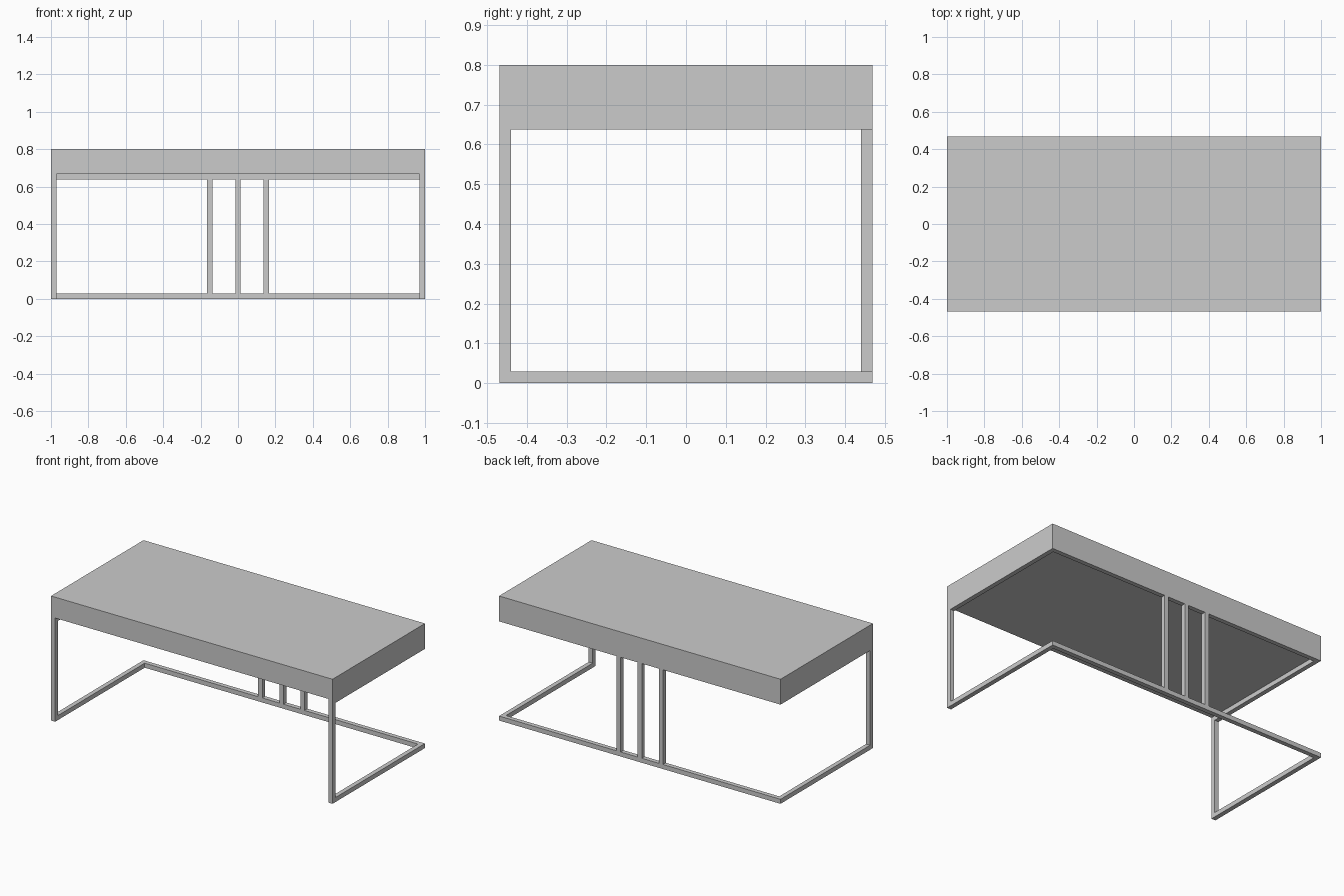
import bpy, bmesh

if "Cube" in bpy.data.objects:
    bpy.data.objects.remove(bpy.data.objects["Cube"])

W = 0.029            # bar thickness
X, Y = 1.0, 0.469    # half length, half depth
Z_FRAME, Z_TOP = 0.666, 0.8


def box(name, x0, x1, y0, y1, z0, z1):
    bm = bmesh.new()
    bmesh.ops.create_cube(bm, size=1)
    for v in bm.verts:
        v.co = (x1 if v.co.x > 0 else x0,
                y1 if v.co.y > 0 else y0,
                z1 if v.co.z > 0 else z0)
    return finish(name, bm)


def finish(name, bm):
    bmesh.ops.recalc_face_normals(bm, faces=bm.faces)
    mesh = bpy.data.meshes.new(name)
    bm.to_mesh(mesh)
    bm.free()
    ob = bpy.data.objects.new(name, mesh)
    bpy.context.collection.objects.link(ob)
    return ob


# Thick table top
box("table_top", -X, X, -Y, Y, Z_FRAME, Z_TOP)

# Side frames: C profile of top rail, front leg and floor rail, mirrored
profile = [(-Y, 0), (Y, 0), (Y, W), (-Y + W, W),
           (-Y + W, Z_FRAME - W), (Y, Z_FRAME - W), (Y, Z_FRAME), (-Y, Z_FRAME)]
bm = bmesh.new()
face = bm.faces.new([bm.verts.new((X - W, y, z)) for y, z in profile])
ext = bmesh.ops.extrude_face_region(bm, geom=[face])
bmesh.ops.translate(bm, vec=(W, 0, 0),
                    verts=[g for g in ext["geom"] if isinstance(g, bmesh.types.BMVert)])
side = finish("side_frames", bm)
side.modifiers.new("mirror", 'MIRROR').use_axis = (True, False, False)

# Back rails joining the two side frames
for name, z in (("back_floor_rail", 0), ("back_top_rail", Z_FRAME - W)):
    box(name, -X + W, X - W, Y - W, Y, z, z + W)

# Three upright bars at the back
for i in (-1, 0, 1):
    x = i * 0.15
    box(f"back_upright_{i + 2}", x - W / 2, x + W / 2, Y - W, Y, W, Z_FRAME - W)
